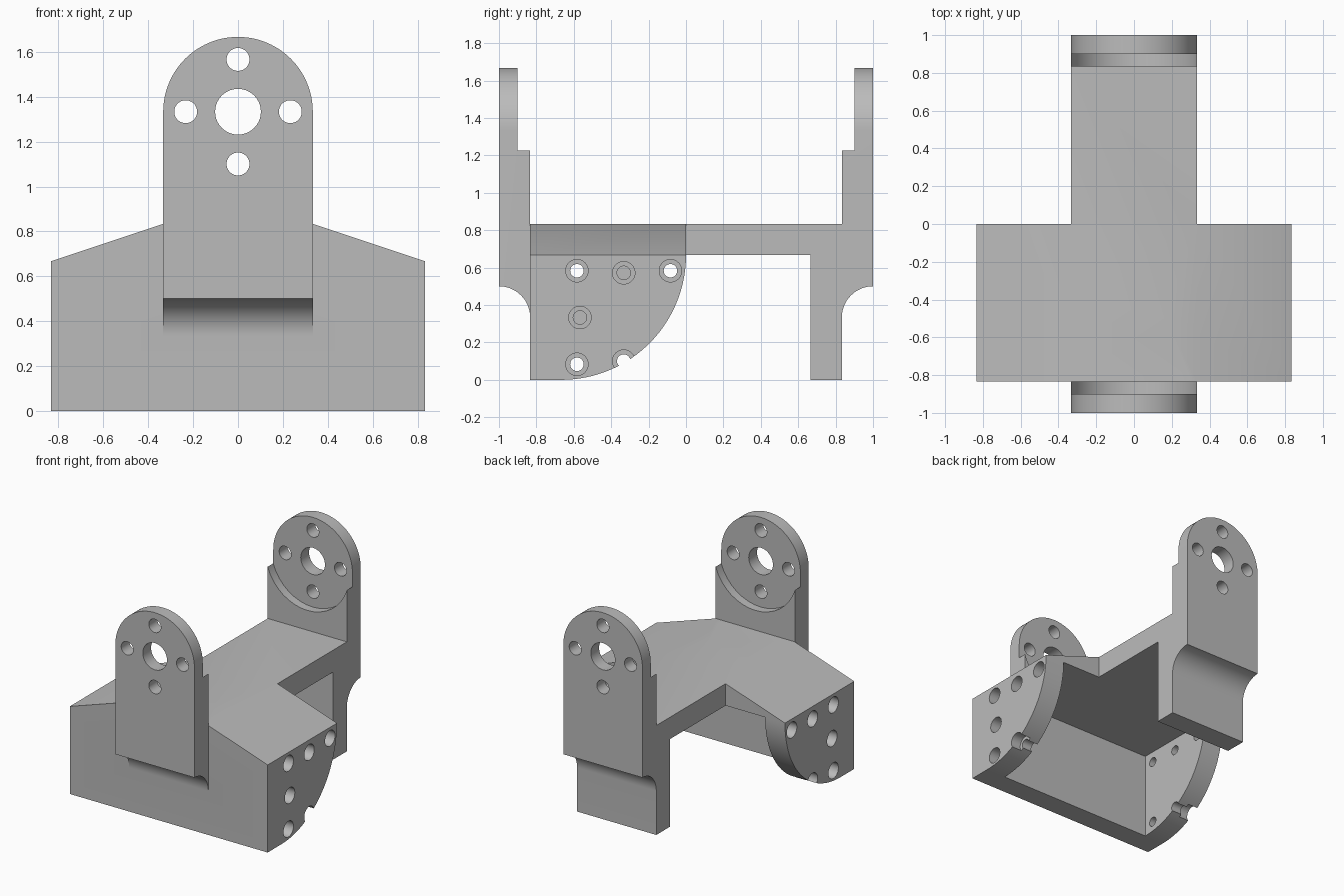
import bpy, bmesh, math
from mathutils import Matrix, Vector

default = bpy.data.objects.get("Cube")
if default:
    bpy.data.objects.remove(default, do_unlink=True)

T = 1 / 6            # wall thickness
W = 1 / 3            # half width of the centre spine
H = 5 * T            # deck height, also half width of the housing
PIVOT = 8 * T        # height of the pivot axis

grey = bpy.data.materials.new("plain grey")
grey.use_nodes = True
grey.diffuse_color = (0.5, 0.5, 0.5, 1)
grey.node_tree.nodes["Principled BSDF"].inputs["Base Color"].default_value = grey.diffuse_color


def arc(cx, cy, r, start, end, n=32):
    """Points along an arc, angles in degrees."""
    angles = [math.radians(start + (end - start) * i / n) for i in range(n + 1)]
    return [(cx + r * math.cos(a), cy + r * math.sin(a)) for a in angles]


def prism(name, outline, axis, lo, hi):
    """Extrude an outline along x (outline in y, z) or along y (outline in x, z)."""
    def place(u, v, d):
        return (d, u, v) if axis == "x" else (u, d, v)
    bm = bmesh.new()
    face = bm.faces.new([bm.verts.new(place(u, v, lo)) for u, v in outline])
    moved = bmesh.ops.extrude_face_region(bm, geom=[face])["geom"]
    bmesh.ops.translate(bm, vec=Vector(place(0, 0, hi - lo)),
                        verts=[g for g in moved if isinstance(g, bmesh.types.BMVert)])
    bmesh.ops.recalc_face_normals(bm, faces=bm.faces)
    mesh = bpy.data.meshes.new(name)
    bm.to_mesh(mesh)
    bm.free()
    mesh.materials.append(grey)
    obj = bpy.data.objects.new(name, mesh)
    bpy.context.collection.objects.link(obj)
    return obj


def rect(u0, u1, v0, v1):
    return [(u0, v0), (u1, v0), (u1, v1), (u0, v1)]


def circle(u, v, r):
    return arc(u, v, r, 0, 360, 40)[:-1]


def combine(target, tool, operation):
    """Apply a boolean and remove the tool."""
    tool.hide_render = True
    mod = target.modifiers.new("shape", "BOOLEAN")
    mod.object, mod.operation, mod.solver = tool, operation, "EXACT"
    bpy.context.view_layer.objects.active = target
    bpy.ops.object.modifier_apply(modifier=mod.name)
    bpy.data.objects.remove(tool, do_unlink=True)


# Housing: quarter-round cheeks, sloping shoulders, open underneath
side = [(-H, 0)] + arc(-4 * T, 4 * T, 4 * T, -90, 0, 48) + [(0, H), (-H, H)]
bracket = prism("bracket", side, "x", -H, H)
shoulders = [(-H, -T), (H, -T), (H, 4 * T), (W, H), (-W, H), (-H, 4 * T)]
combine(bracket, prism("shoulder_shape", shoulders, "y", -1, 1), "INTERSECT")
combine(bracket, prism("cavity", rect(-4 * T, 1, -1, 4 * T), "x", -4 * T, 4 * T), "DIFFERENCE")

# Spine: two uprights, the deck between them and the rear leg
top = 10 * T
profile = (arc(-1, W, T, 90, 0, 20)
           + [(-4 * T, W), (-4 * T, 4 * T), (4 * T, 4 * T), (4 * T, 0), (H, 0)]
           + arc(1, W, T, 180, 90, 20)
           + [(1, top), (H, top), (H, H), (-H, H), (-H, top), (-1, top)])
spine = prism("spine", profile, "x", -W, W)
arch = [(-W, -T), (W, -T)] + arc(0, PIVOT, W, 0, 180, 48)
combine(spine, prism("arch_shape", arch, "y", -1.1, 1.1), "INTERSECT")
combine(bracket, spine, "UNION")

# Round recesses on the inner faces of the uprights, then the pivot and screw holes
combine(bracket, prism("recess", circle(0, PIVOT, 0.35), "y", -0.9, 0.9), "DIFFERENCE")
combine(bracket, prism("pivot_hole", circle(0, PIVOT, 0.102), "y", -1.1, 1.1), "DIFFERENCE")
for i in range(4):
    a = i * math.pi / 2
    hole = circle(0.233 * math.cos(a), PIVOT + 0.233 * math.sin(a), 0.051)
    combine(bracket, prism("screw_hole", hole, "y", -1.1, 1.1), "DIFFERENCE")

# Counterbored cheek holes: y, z, and whether each cheek is drilled through
cheek_holes = [(-0.583, 0.583, (-1, 1)), (-0.083, 0.583, (-1, 1)), (-0.583, 0.083, (-1, 1)),
               (-0.333, 0.572, (-1,)), (-0.567, 0.333, ()), (-0.333, 0.1, (-1, 1))]
for y, z, through in cheek_holes:
    for s in (-1, 1):
        wide = sorted((s * (H - T / 2), s))
        combine(bracket, prism("counterbore", circle(y, z, 0.06), "x", *wide), "DIFFERENCE")
        depth = 0.6 if s in through else H - 0.8 * T
        narrow = sorted((s * depth, s))
        combine(bracket, prism("bore", circle(y, z, 0.036), "x", *narrow), "DIFFERENCE")

# Smooth the curved walls, keep the machined edges sharp
bpy.ops.object.select_all(action="DESELECT")
bracket.select_set(True)
bpy.context.view_layer.objects.active = bracket
bpy.ops.object.shade_smooth_by_angle(angle=math.radians(30))
